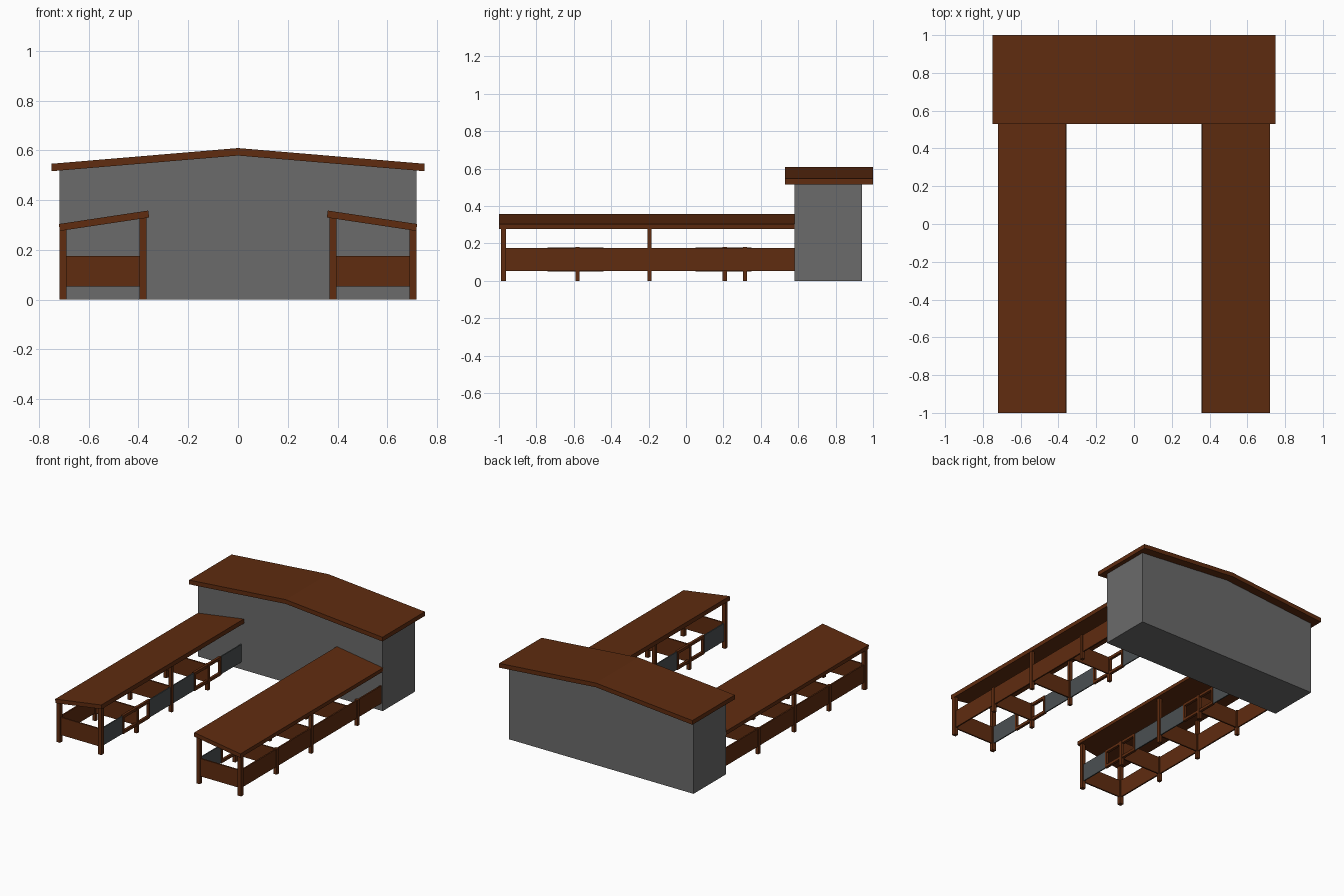
import bpy, bmesh

cube = bpy.data.objects.get("Cube")
if cube:
    bpy.data.objects.remove(cube, do_unlink=True)


def material(name, rgb):
    m = bpy.data.materials.new(name)
    m.use_nodes = True
    m.diffuse_color = (*rgb, 1)
    m.node_tree.nodes["Principled BSDF"].inputs["Base Color"].default_value = (*rgb, 1)
    return m


WOOD = material("brown wood", (0.115, 0.025, 0.005))
WALL = material("grey wall", (0.145, 0.145, 0.145))
SHEET = material("dark sheet metal", (0.07, 0.08, 0.083))


def prism(name, profile, y0, y1, mat):
    """Extrude an x-z profile from y0 to y1."""
    bm = bmesh.new()
    face = bm.faces.new([bm.verts.new((x, y0, z)) for x, z in profile])
    ext = bmesh.ops.extrude_face_region(bm, geom=[face])
    moved = [g for g in ext["geom"] if isinstance(g, bmesh.types.BMVert)]
    bmesh.ops.translate(bm, verts=moved, vec=(0, y1 - y0, 0))
    bmesh.ops.recalc_face_normals(bm, faces=bm.faces[:])
    mesh = bpy.data.meshes.new(name)
    bm.to_mesh(mesh)
    bm.free()
    mesh.materials.append(mat)
    obj = bpy.data.objects.new(name, mesh)
    bpy.context.collection.objects.link(obj)
    return obj


def box(name, x0, x1, y0, y1, z0, z1, mat=WOOD):
    return prism(name, [(x0, z0), (x1, z0), (x1, z1), (x0, z1)], y0, y1, mat)


# Main building with its low gable roof
prism("main_building", [(-.717, 0), (.717, 0), (.717, .519), (0, .58), (-.717, .519)],
      .58, .94, WALL)
prism("main_roof", [(-.75, .516), (0, .579), (.75, .516), (.75, .546), (0, .609), (-.75, .546)],
      .53, 1.0, WOOD)

LOW, HIGH = .052, .176          # bottom and top of the pen boards
BAYS = [-.975, -.58, -.195, .207]
INNER, OUTER = .382, .703       # post lines, distance from the middle


def post(name, x, y, top, half):
    box(name, x - half, x + half, y - half, y + half, 0, top)


for side, s in (("left", 1), ("right", -1)):
    # Lean-to roof
    prism(side + "_pen_roof",
          [(s * .357, .33), (s * .717, .276), (s * .719, .304), (s * .361, .358)],
          -1.0, .58, WOOD)

    # Posts: tall ones carry the roof, short ones hold the boards
    for i, y in enumerate(BAYS):
        tall = i % 2 == 0
        half = .0135 if i == 0 else .0115
        outer_y = .315 if (s == 1 and i == 3) else y
        post(side + "_inner_post", s * INNER, y, .334 if tall else .18, half)
        post(side + "_outer_post", s * OUTER, outer_y, .286 if tall else .18, half)
        # Cross boards between the pens
        a, b = sorted((s * INNER, s * OUTER))
        box(side + "_cross_board", a, b, y - .005, y + .005, LOW, HIGH)

    # Long outer board
    box(side + "_outer_board", s * OUTER - .005, s * OUTER + .005, -.975, .58, LOW, HIGH)

    # Inner metal sheets between the gates
    x0, x1 = s * INNER - .004, s * INNER + .004
    for y0, y1 in ((-.97, -.74), (-.44, .05), (.35, .58)):
        box(side + "_inner_sheet", x0, x1, y0, y1, LOW, HIGH, SHEET)

    # Open gate frames
    x0, x1 = s * INNER - .009, s * INNER + .009
    for y0, y1 in ((-.74, -.44), (.05, .35)):
        for z in (LOW - .002, HIGH - .016):
            box(side + "_gate_rail", x0, x1, y0, y1, z, z + .019)
        for y in (y0, y1 - .016):
            box(side + "_gate_stile", x0, x1, y, y + .016, LOW, HIGH)
